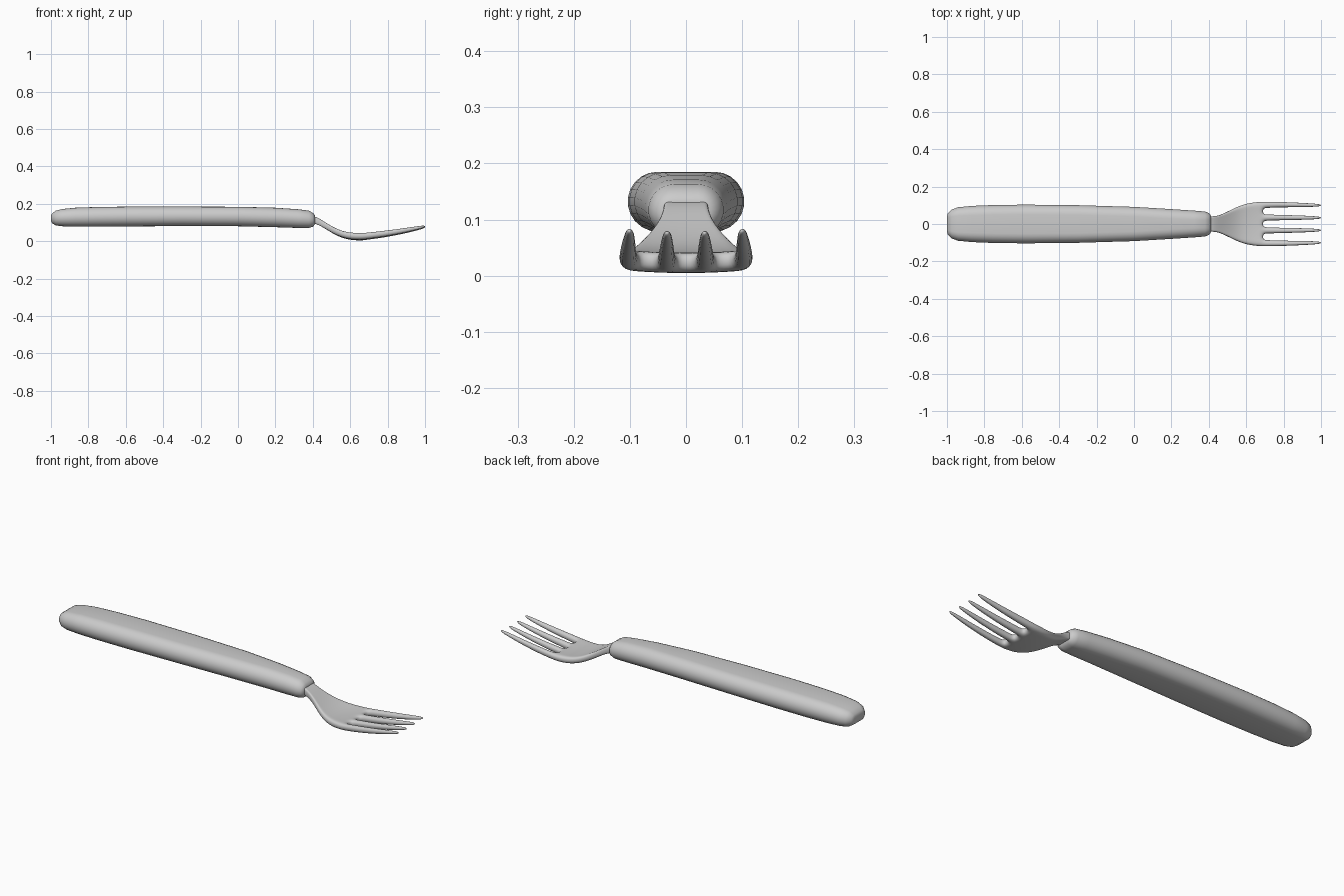
import bpy, bmesh, math

if "Cube" in bpy.data.objects:
    bpy.data.objects.remove(bpy.data.objects["Cube"])

def make_object(name, bm):
    bmesh.ops.recalc_face_normals(bm, faces=bm.faces)
    mesh = bpy.data.meshes.new(name)
    bm.to_mesh(mesh)
    bm.free()
    for p in mesh.polygons:
        p.use_smooth = True
    ob = bpy.data.objects.new(name, mesh)
    bpy.context.collection.objects.link(ob)
    return ob

# Handle: stadium-shaped sections (x, half width, bottom z, top z)
sections = [(-1, .042, .108, .136), (-.995, .058, .097, .148), (-.975, .078, .085, .163),
            (-.94, .09, .080, .172), (-.87, .097, .078, .179), (-.75, .102, .078, .183),
            (-.58, .104, .079, .185), (-.3, .101, .081, .185), (0, .092, .080, .184),
            (.2, .080, .075, .179), (.32, .072, .071, .171), (.38, .067, .071, .163),
            (.402, .058, .078, .150), (.411, .046, .090, .138), (.412, .036, .096, .132)]
bm = bmesh.new()
rings = []
for x, w, lo, hi in sections:
    h, mid, ring = (hi - lo) / 2, (hi + lo) / 2, []
    for k in range(24):
        a = math.pi * (k % 12) / 11 - math.pi / 2
        s = 1 if k < 12 else -1
        ring.append(bm.verts.new((x, s * (w - h + h * math.cos(a)), mid + s * h * math.sin(a))))
    rings.append(ring)
for r, q in zip(rings, rings[1:]):
    for k in range(24):
        bm.faces.new((r[k], r[(k + 1) % 24], q[(k + 1) % 24], q[k]))
bm.faces.new(rings[0])
bm.faces.new(rings[-1])
handle = make_object("handle", bm)
with bpy.context.temp_override(object=handle, active_object=handle, selected_objects=[handle],
                               selected_editable_objects=[handle]):
    bpy.ops.object.shade_smooth_by_angle(angle=math.radians(40))

# Fork head: rows (x, half width, centre z, half thickness, tine width)
rows = [(.37, .040, .122, .020, .010), (.42, .040, .112, .019, .010), (.46, .047, .088, .017, .013),
        (.51, .072, .056, .017, .020), (.56, .097, .033, .017, .027), (.61, .112, .023, .018, .032),
        (.66, .119, .022, .018, .036), (.69, .120, .024, .018, .037), (.715, .120, .027, .018, .035),
        (.78, .119, .035, .017, .031), (.88, .115, .051, .014, .026), (.96, .110, .067, .010, .019),
        (1.003, .106, .076, .006, .011)]
SLOT = 7
bm = bmesh.new()
grid = []
for x, w, z, t, tw in rows:
    gap = (2 * w - 4 * tw) / 3
    line = []
    for k in range(4):
        for y in (-w + k * (tw + gap), -w + k * (tw + gap) + tw):
            lift = .006 * (y / .12) ** 2 if x > .5 else 0
            line.append([bm.verts.new((x, y, z + lift + s * t)) for s in (-1, 1)])
    grid.append(line)

# Plate cells, leaving the odd columns open beyond the slot roots
cells = {(i, j) for i in range(len(rows) - 1) for j in range(7) if i < SLOT or j % 2 == 0}
for i, j in cells:
    c = [grid[i][j], grid[i + 1][j], grid[i + 1][j + 1], grid[i][j + 1]]
    for s in (0, 1):
        bm.faces.new([p[s] for p in c])
    for n, nb in enumerate([(i, j - 1), (i + 1, j), (i, j + 1), (i - 1, j)]):
        if nb not in cells:
            a, b = c[n], c[(n + 1) % 4]
            bm.faces.new((a[0], b[0], b[1], a[1]))
head = make_object("fork_head", bm)
sub = head.modifiers.new("Rounding", 'SUBSURF')
sub.levels = sub.render_levels = 2
